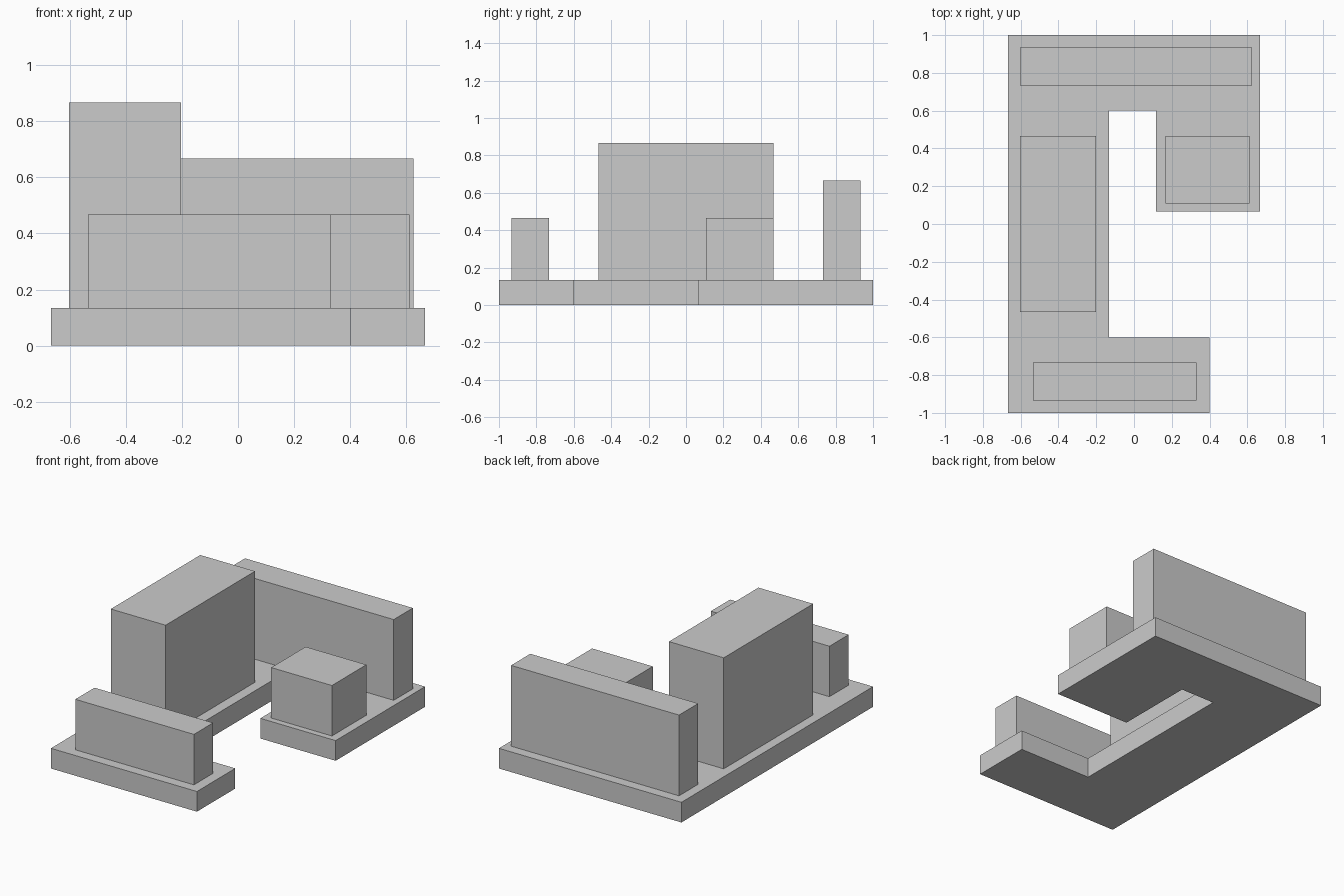
import bpy

if "Cube" in bpy.data.objects:
    bpy.data.objects.remove(bpy.data.objects["Cube"])

BASE_TOP = 0.1333


def extrude_outline(name, outline, z0, z1):
    """Closed prism from a counter-clockwise outline."""
    n = len(outline)
    verts = [(x, y, z) for z in (z0, z1) for x, y in outline]
    faces = [tuple(reversed(range(n))), tuple(range(n, 2 * n))]
    faces += [(i, (i + 1) % n, n + (i + 1) % n, n + i) for i in range(n)]
    mesh = bpy.data.meshes.new(name)
    mesh.from_pydata(verts, [], faces)
    mesh.update()
    obj = bpy.data.objects.new(name, mesh)
    bpy.context.collection.objects.link(obj)
    return obj


def block(name, x0, x1, y0, y1, top):
    """Rectangular block standing on the base slab."""
    return extrude_outline(name, [(x0, y0), (x1, y0), (x1, y1), (x0, y1)], BASE_TOP, top)


# Hook-shaped base slab
extrude_outline("base_slab", [
    (-0.6667, -1), (0.4, -1), (0.4, -0.6), (-0.1333, -0.6), (-0.1333, 0.6),
    (0.1167, 0.6), (0.1167, 0.0667), (0.6667, 0.0667), (0.6667, 1), (-0.6667, 1),
], 0, BASE_TOP)

# Building blocks on the slab
block("main_tower", -0.6025, -0.2025, -0.4667, 0.4667, 0.8667)
block("rear_wing", -0.6025, 0.6245, 0.7333, 0.9333, 0.6667)
block("front_wing", -0.535, 0.3315, -0.9333, -0.7333, 0.4667)
block("side_block", 0.1675, 0.611, 0.1075, 0.4667, 0.4667)
